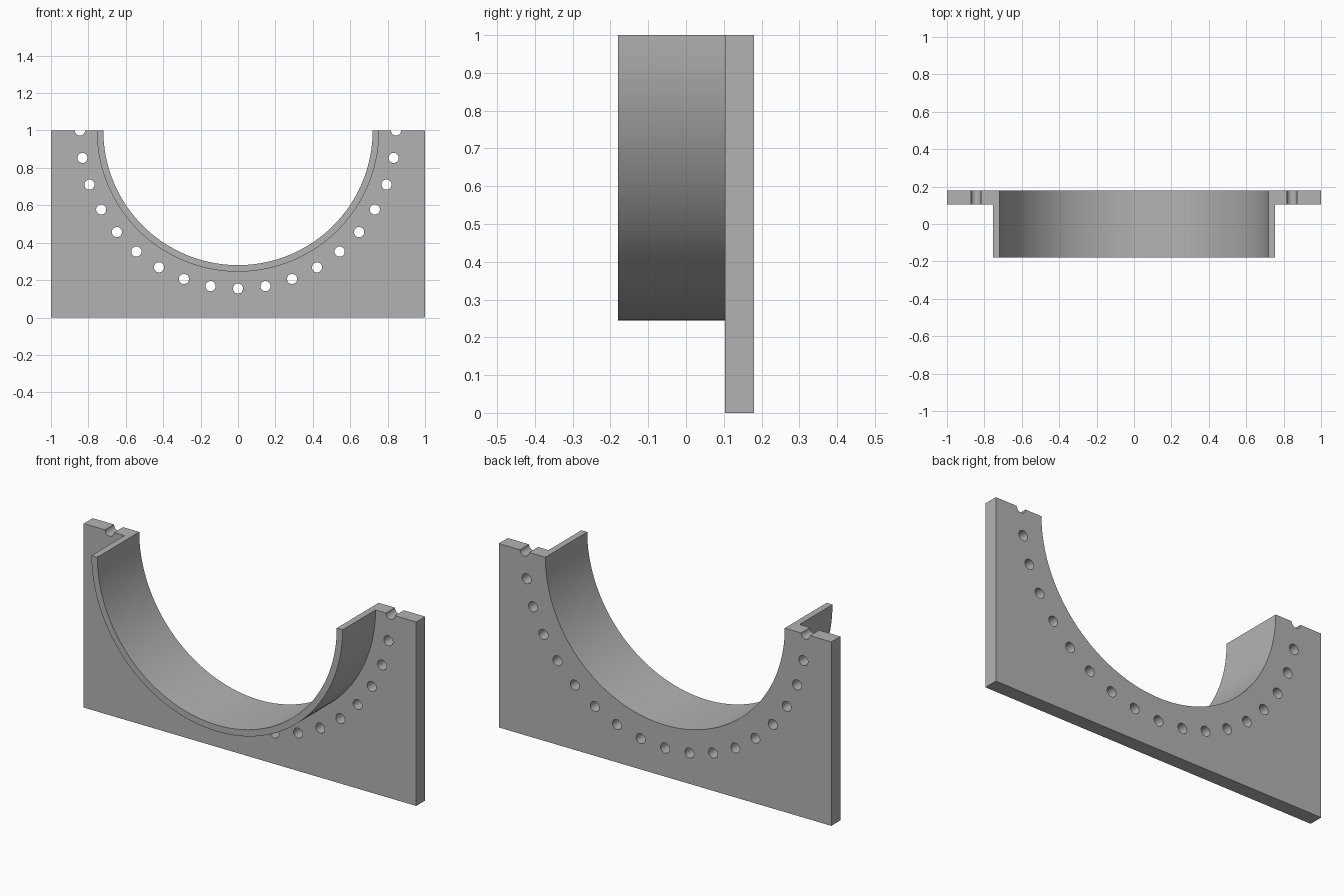
import bpy, bmesh
from math import cos, sin, pi, radians
from mathutils import Matrix

cube = bpy.data.objects.get("Cube")
if cube:
    bpy.data.objects.remove(cube, do_unlink=True)

FRONT, PLATE_FRONT, BACK = -0.18, 0.103, 0.18
TOP = 1.0
BORE, SLEEVE = 0.72, 0.755
BOLT_CIRCLE, BOLT_RADIUS = 0.845, 0.027

metal = bpy.data.materials.new("plain grey metal")
metal.use_nodes = True
GREY = (0.45, 0.45, 0.45, 1)
metal.diffuse_color = GREY
metal.node_tree.nodes["Principled BSDF"].inputs["Base Color"].default_value = GREY


def add_cylinder(bm, x, z, radius, y0, y1, sides):
    """Cylinder lying along y."""
    place = Matrix.Translation((x, (y0 + y1) / 2, z)) @ Matrix.Rotation(pi / 2, 4, 'X')
    bmesh.ops.create_cone(bm, cap_ends=True, segments=sides, radius1=radius,
                          radius2=radius, depth=y1 - y0, matrix=place)


def make_object(name, bm):
    mesh = bpy.data.meshes.new(name)
    bm.to_mesh(mesh)
    bm.free()
    obj = bpy.data.objects.new(name, mesh)
    bpy.context.collection.objects.link(obj)
    mesh.materials.append(metal)
    return obj


def combine(target, tool, operation):
    """Apply a boolean, then remove the tool."""
    mod = target.modifiers.new(operation, 'BOOLEAN')
    mod.operation, mod.object, mod.solver = operation, tool, 'EXACT'
    bpy.context.view_layer.objects.active = target
    bpy.ops.object.modifier_apply(modifier=mod.name)
    bpy.data.objects.remove(tool, do_unlink=True)


# Flange plate, left tall until the final trim
bm = bmesh.new()
size = Matrix.Diagonal((2, BACK - PLATE_FRONT, 1.3, 1))
bmesh.ops.create_cube(bm, size=1, matrix=Matrix.Translation(
    (0, (BACK + PLATE_FRONT) / 2, 0.65)) @ size)
housing = make_object("flanged_half_housing", bm)

# Sleeve body, ending inside the plate
bm = bmesh.new()
add_cylinder(bm, 0, TOP, SLEEVE, FRONT, (PLATE_FRONT + BACK) / 2, 144)
combine(housing, make_object("sleeve", bm), 'UNION')

# Bore and ring of bolt holes
bm = bmesh.new()
add_cylinder(bm, 0, TOP, BORE, -0.5, 0.5, 144)
for i in range(19):
    a = radians(180 + 10 * i)
    add_cylinder(bm, BOLT_CIRCLE * cos(a), TOP + BOLT_CIRCLE * sin(a),
                 BOLT_RADIUS, 0, 0.4, 32)
combine(housing, make_object("hole_cutter", bm), 'DIFFERENCE')

# Trim flat at the split line and cap it
bm = bmesh.new()
bm.from_mesh(housing.data)
cut = bmesh.ops.bisect_plane(bm, geom=bm.verts[:] + bm.edges[:] + bm.faces[:],
                             dist=1e-5, plane_co=(0, 0, TOP), plane_no=(0, 0, 1),
                             clear_outer=True)
rim = [e for e in bm.edges if e.is_boundary]
bmesh.ops.holes_fill(bm, edges=rim, sides=0)
bmesh.ops.recalc_face_normals(bm, faces=bm.faces[:])
bm.to_mesh(housing.data)
bm.free()

# Smooth curved walls, sharp rims
bpy.ops.object.select_all(action='DESELECT')
housing.select_set(True)
bpy.context.view_layer.objects.active = housing
bpy.ops.object.shade_smooth_by_angle(angle=radians(30))
